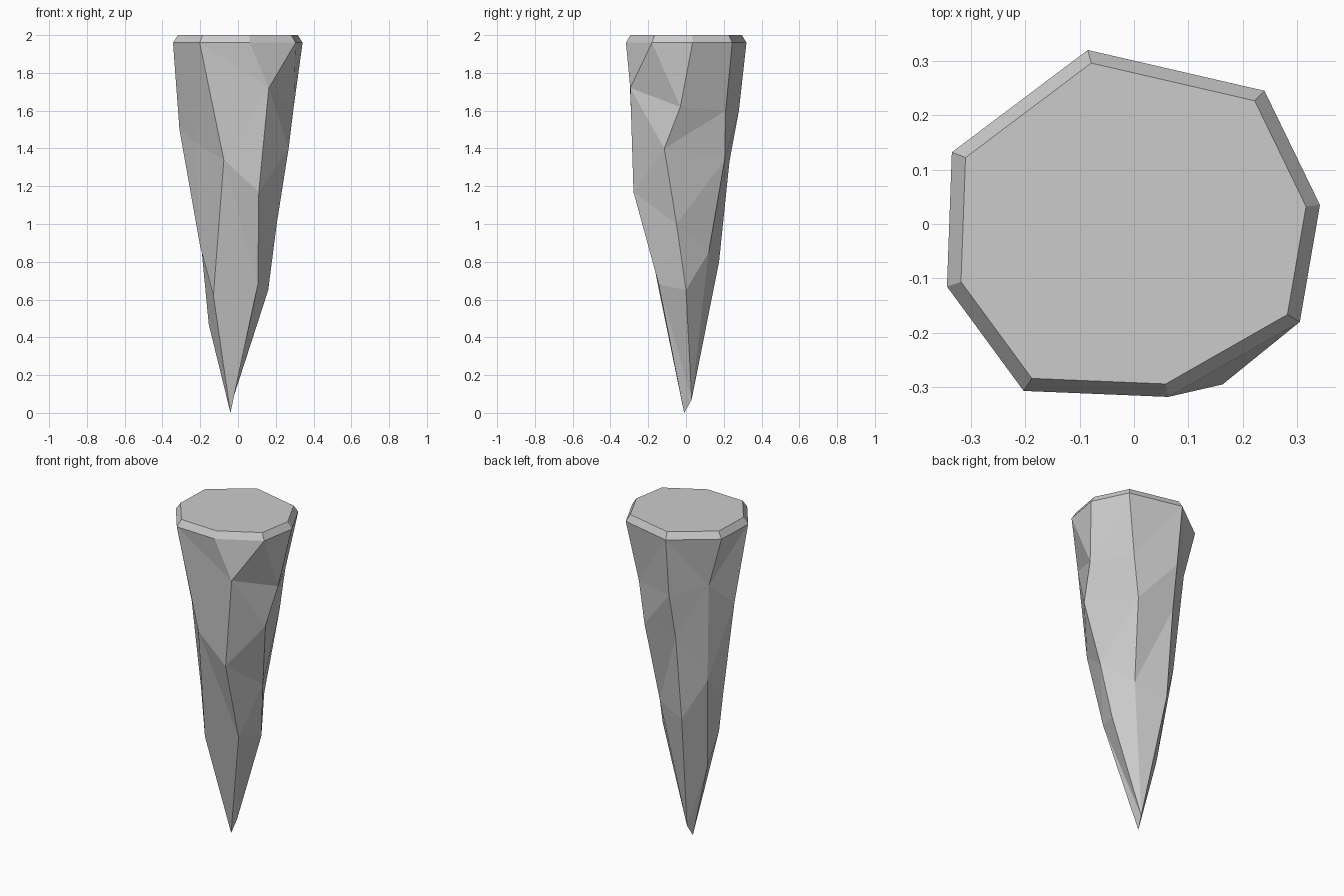
import bpy, bmesh

if "Cube" in bpy.data.objects:
    bpy.data.objects.remove(bpy.data.objects["Cube"])

# rim outline (at z = RIM), counter-clockwise seen from above
RIM, TOP, INSET = 1.96, 2.0, 0.925
rim = [(-.085, .32), (-.335, .132), (-.344, -.115), (-.203, -.307),
       (.063, -.318), (.305, -.18), (.342, .035), (.24, .245)]
r_back, r_left_b, r_left, r_front_l, r_front, r_front_r, r_right, r_back_r = [(x, y, RIM) for x, y in rim]

# the point ends in a short chisel edge
tip, tip_back = (-.04, -.01, 0), (-.028, .03, .07)

# ridges running from the rim down to the point
right_tail = [(.295, -.03, 1.62), (.268, -.115, 1.4), (.205, -.05, 1.0), (.16, 0, .65), tip_back]
front_low = [(-.13, -.137, .62), tip]
notch = [(-.2, -.075, .88)] + front_low
ridges = [
    [r_back, (-.08, .28, 1.6), (-.09, .23, 1.33), (-.093, .175, .8), tip_back],
    [r_left_b, (-.25, .135, 1.65), (-.21, .09, 1.04), (-.155, .01, .47), tip],
    [r_left, (-.31, -.03, 1.5)] + notch,
    [r_left, (-.225, -.13, 1.43)] + notch,
    [r_front_l, (-.075, -.28, 1.34)] + front_low,
    [r_front, (.163, -.295, 1.72), (.11, -.278, 1.17), (.105, -.144, .68), tip],
    [r_front_r] + right_tail,
    [r_right] + right_tail,
    [r_back_r, (.175, .21, 1.6), (.14, .205, 1.34), (.095, .12, .85), tip_back],
]

bm = bmesh.new()
cache = {}


def vert(p):
    if p not in cache:
        cache[p] = bm.verts.new(p)
    return cache[p]


def face(*pts):
    if len(set(pts)) == len(pts):
        bm.faces.new([vert(p) for p in pts])


def zip_ridges(a, b):
    """Fill the strip between two ridges with triangles, from top to bottom."""
    i = j = 0
    while i < len(a) - 1 or j < len(b) - 1:
        za = a[i + 1][2] if i < len(a) - 1 else -1
        zb = b[j + 1][2] if j < len(b) - 1 else -1
        if a[i] != b[j] and za == zb and a[i + 1] == b[j + 1]:
            face(a[i], a[i + 1], b[j])
            i, j = i + 1, j + 1
        elif za >= zb:
            face(a[i], a[i + 1], b[j])
            i += 1
        else:
            face(a[i], b[j + 1], b[j])
            j += 1


# faceted sides
for k, ridge in enumerate(ridges):
    zip_ridges(ridge, ridges[(k + 1) % len(ridges)])

# bevelled rim and flat top
cap = [(x * INSET, y * INSET, TOP) for x, y in rim]
low = [(x, y, RIM) for x, y in rim]
for k in range(len(rim)):
    n = (k + 1) % len(rim)
    face(low[k], low[n], cap[n], cap[k])
face(*cap)

bmesh.ops.recalc_face_normals(bm, faces=bm.faces)
mesh = bpy.data.meshes.new("stone_spike")
bm.to_mesh(mesh)
bm.free()
spike = bpy.data.objects.new("stone_spike", mesh)
bpy.context.collection.objects.link(spike)
